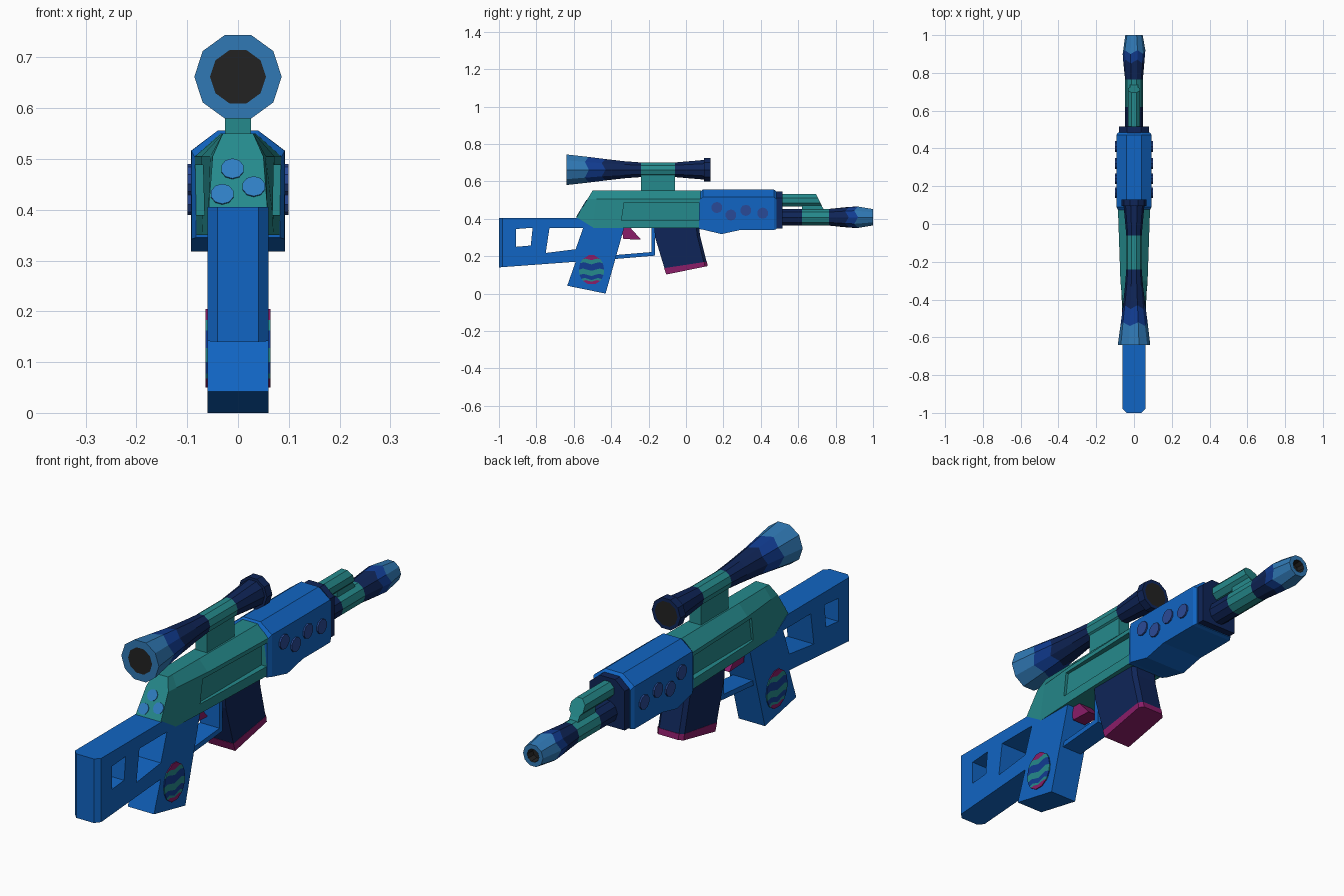
import bpy, bmesh, math
from mathutils import Vector, Matrix

cube = bpy.data.objects.get("Cube")
if cube:
    bpy.data.objects.remove(cube, do_unlink=True)


def material(name, code):
    mat = bpy.data.materials.new(name)
    mat.use_nodes = True
    srgb = [int(code[i:i + 2], 16) / 255 for i in (0, 2, 4)]
    lin = [((c + 0.055) / 1.055) ** 2.4 if c > 0.04 else c / 12.92 for c in srgb]
    mat.diffuse_color = (*lin, 1)
    mat.node_tree.nodes["Principled BSDF"].inputs["Base Color"].default_value = (*lin, 1)
    return mat


BLUE = material("body blue", "1165C3")
NAVY = material("navy", "0F2558")
ROYAL = material("royal blue", "113C92")
SKY = material("sky blue", "3079B5")
TEAL = material("teal", "258A8C")
PLUM = material("plum", "8A1D68")
DARK = material("dark glass", "222222")
VENT = material("vent indigo", "2A4A97")
SPOT = material("spot blue", "2F7EC2")


def finish(name, bm, mats):
    bmesh.ops.recalc_face_normals(bm, faces=bm.faces)
    mesh = bpy.data.meshes.new(name)
    bm.to_mesh(mesh)
    bm.free()
    for m in mats:
        mesh.materials.append(m)
    obj = bpy.data.objects.new(name, mesh)
    bpy.context.scene.collection.objects.link(obj)
    return obj


def prism(name, outline, x0, x1, mat, chamfer=None, width=0.02):
    """Extrude a side outline of (y, z) points across x."""
    bm = bmesh.new()
    face = bm.faces.new([bm.verts.new((x0, y, z)) for y, z in outline])
    out = bmesh.ops.extrude_face_region(bm, geom=[face])
    moved = [v for v in out["geom"] if isinstance(v, bmesh.types.BMVert)]
    bmesh.ops.translate(bm, verts=moved, vec=(x1 - x0, 0, 0))
    if chamfer:
        edges = [e for e in bm.edges if abs(e.verts[0].co.x - e.verts[1].co.x) < 1e-5
                 and all(chamfer(v.co) for v in e.verts)]
        bmesh.ops.bevel(bm, geom=edges, offset=width, segments=1, affect='EDGES')
    return finish(name, bm, [mat])


def loft(name, rings, mat):
    """Skin closed rings of points and cap both ends."""
    bm = bmesh.new()
    loops = [[bm.verts.new(p) for p in ring] for ring in rings]
    n = len(loops[0])
    for a, b in zip(loops, loops[1:]):
        for i in range(n):
            bm.faces.new((a[i], a[(i + 1) % n], b[(i + 1) % n], b[i]))
    bm.faces.new(loops[0])
    bm.faces.new(loops[-1])
    return finish(name, bm, [mat])


def body_ring(low, shoulder, top):
    """Mirror three (half width, y, z) points into a six-sided section."""
    half = [low, shoulder, top]
    return half + [(-x, y, z) for x, y, z in reversed(half)]


def turned(name, zc, rings, colours, sides=10):
    """Turn (y, radius, wave) rings about y; one colour per band, plus end caps."""
    bm = bmesh.new()
    mats = list(dict.fromkeys(colours))
    loops = []
    for y, r, wave in rings:
        loops.append([bm.verts.new((r * math.cos(t), y + wave * (-1) ** i, zc + r * math.sin(t)))
                      for i, t in enumerate(math.tau * k / sides for k in range(sides))])
    faces = [(bm.faces.new(loops[0]), colours[0])]
    for a, b, c in zip(loops, loops[1:], colours[1:]):
        for i in range(sides):
            j = (i + 1) % sides
            faces.append((bm.faces.new((a[i], a[j], b[j], b[i])), c))
    faces.append((bm.faces.new(loops[-1]), colours[-1]))
    for f, c in faces:
        f.material_index = mats.index(c)
    return finish(name, bm, mats)


def disc(name, centre, normal, radius, depth, mat, sides=10):
    bm = bmesh.new()
    turn = Vector(normal).to_track_quat('Z', 'Y').to_matrix().to_4x4()
    bmesh.ops.create_cone(bm, cap_ends=True, segments=sides, radius1=radius, radius2=radius,
                          depth=depth, matrix=Matrix.Translation(centre) @ turn)
    return finish(name, bm, [mat])


def cut(obj, cutters):
    for c in cutters:
        mod = obj.modifiers.new("cut", 'BOOLEAN')
        mod.operation, mod.solver, mod.object = 'DIFFERENCE', 'EXACT', c
    deps = bpy.context.evaluated_depsgraph_get()
    obj.data = bpy.data.meshes.new_from_object(obj.evaluated_get(deps))
    obj.modifiers.clear()
    for c in cutters:
        bpy.data.objects.remove(c, do_unlink=True)


# Stock and grip in one piece, with two windows
stock = prism("stock_and_grip", [(-1, .405), (-1, .14), (-.59, .17), (-.635, .042), (-.43, 0),
                                 (-.33, .355), (-.5, .355), (-.58, .405)],
              -.06, .06, BLUE, lambda p: p.y < -.99)
cut(stock, [prism("rear_window", [(-.91, .345), (-.82, .352), (-.83, .257), (-.91, .25)], -.2, .2, BLUE),
            prism("front_window", [(-.73, .35), (-.55, .35), (-.59, .237), (-.75, .217)], -.2, .2, BLUE)])

# Trigger and guard
prism("trigger_guard", [(-.4, .183), (-.165, .203), (-.165, .355), (-.185, .355), (-.185, .222),
                        (-.39, .205)], -.045, .045, BLUE)
prism("trigger", [(-.345, .355), (-.335, .292), (-.24, .288), (-.3, .355)], -.03, .03, PLUM)

# Magazine
prism("magazine", [(-.17, .355), (-.165, .3), (-.115, .135), (.11, .17), (.075, .31), (.07, .355)],
      -.06, .06, NAVY, lambda p: p.y > .06, .015)
prism("magazine_base", [(-.117, .136), (-.105, .102), (.116, .147), (.112, .171)],
      -.061, .061, PLUM, lambda p: p.y > .06, .015)

# Receiver with a recessed panel on each side
receiver = loft("receiver", [
    body_ring((.058, -.59, .4), (.05, -.527, .505), (.03, -.5, .55)),
    body_ring((.06, -.5, .35), (.055, -.48, .505), (.03, -.47, .55)),
    body_ring((.07, -.3, .35), (.072, -.3, .505), (.032, -.3, .55)),
    body_ring((.082, .08, .35), (.085, .08, .505), (.035, .08, .55))], TEAL)
panel = [(-.345, .39), (-.33, .488), (.07, .488), (.07, .39)]
cut(receiver, [prism("panel_cutter", panel, s * .058, s * .2, TEAL) for s in (-1, 1)])

# Handguard, collar and side vents
sections = [(.07, .083, .345, .54), (.09, .092, .342, .556), (.19, .093, .318, .556),
            (.29, .093, .34, .556), (.47, .093, .34, .556), (.485, .085, .345, .545)]
loft("handguard", [body_ring((w, y, low), (w, y, top - .04), (.04, y, top))
                   for y, w, low, top in sections], BLUE)
loft("front_collar", [body_ring((.08, y, .348), (.08, y, .51), (.036, y, .547))
                      for y in (.47, .515)], NAVY)
for side, s in (("left", 1), ("right", -1)):
    for k, (y, z) in enumerate([(.165, .46), (.24, .42), (.32, .445), (.41, .43)]):
        disc(f"{side}_vent_{k + 1}", (s * .095, y, z), (s, 0, 0), .03, .009, VENT)

# Spots on the sloping rear face
for k, (x, z) in enumerate([(-.011, .48), (-.031, .43), (.031, .445)]):
    y = -.59 + (z - .4) * .6
    disc(f"rear_spot_{k + 1}", (x, y, z), (0, -.857, .514), .023, .006, SPOT)

# Barrel with a hollow muzzle, and the tube above it
turned("barrel", .408, [(.5, .047, 0), (.62, .047, 0), (.765, .047, 0), (.86, .056, .01), (.91, .06, .01),
                        (1, .046, 0), (1, .027, 0), (.965, .025, 0)],
       [NAVY, NAVY, TEAL, NAVY, ROYAL, SKY, SKY, DARK, DARK])
tube = [(.034 * math.cos(t), .498 + .036 * math.sin(t)) for t in (math.tau * k / 8 + math.pi / 8 for k in range(8))]
loft("gas_tube", [[(x, .5, z) for x, z in tube],
                  [(x, .695 + (.532 - z) * .5, z) for x, z in tube]], TEAL)
prism("gas_block", [(.62, .48), (.62, .43), (.75, .43), (.718, .48)], -.02, .02, TEAL)

# Scope and mount
turned("scope", .662, [(-.64, .055, 0), (-.64, .086, 0), (-.53, .072, .01), (-.44, .06, .01), (-.33, .048, 0),
                       (-.24, .041, 0), (-.06, .041, 0), (.095, .055, 0), (.095, .066, 0),
                       (.13, .066, 0), (.13, .052, 0)],
       [DARK, SKY, SKY, ROYAL, NAVY, NAVY, TEAL, NAVY, NAVY, NAVY, NAVY, DARK])
prism("scope_mount", [(-.24, .54), (-.06, .54), (-.06, .665), (-.24, .665)], -.026, .026, TEAL)

# Banded egg emblem on each side of the grip
levels = [(.205, 0), (.183, .004), (.162, .006), (.128, .006), (.1, .006), (.078, .006), (.068, .004), (.05, 0)]
bands = [PLUM, TEAL, ROYAL, TEAL, ROYAL, TEAL, PLUM]
for side, s in (("left", 1), ("right", -1)):
    bm = bmesh.new()
    rows = []
    for z, wave in levels:
        reach = .068 * math.sqrt(max(.03, 1 - ((z - .127) / .08) ** 2))
        rows.append([bm.verts.new((s * .064, -.505 + reach * (k / 3 - 1), z + wave * math.sin(k * 1.6)))
                     for k in range(7)])
    for b, (top, low) in enumerate(zip(rows, rows[1:])):
        for k in range(6):
            f = bm.faces.new((top[k], top[k + 1], low[k + 1], low[k]))
            f.material_index = [PLUM, TEAL, ROYAL].index(bands[b])
    out = bmesh.ops.extrude_face_region(bm, geom=bm.faces[:], use_keep_orig=True)
    bmesh.ops.translate(bm, verts=[v for v in out["geom"] if isinstance(v, bmesh.types.BMVert)],
                        vec=(-s * .006, 0, 0))
    finish(f"{side}_egg_emblem", bm, [PLUM, TEAL, ROYAL])
